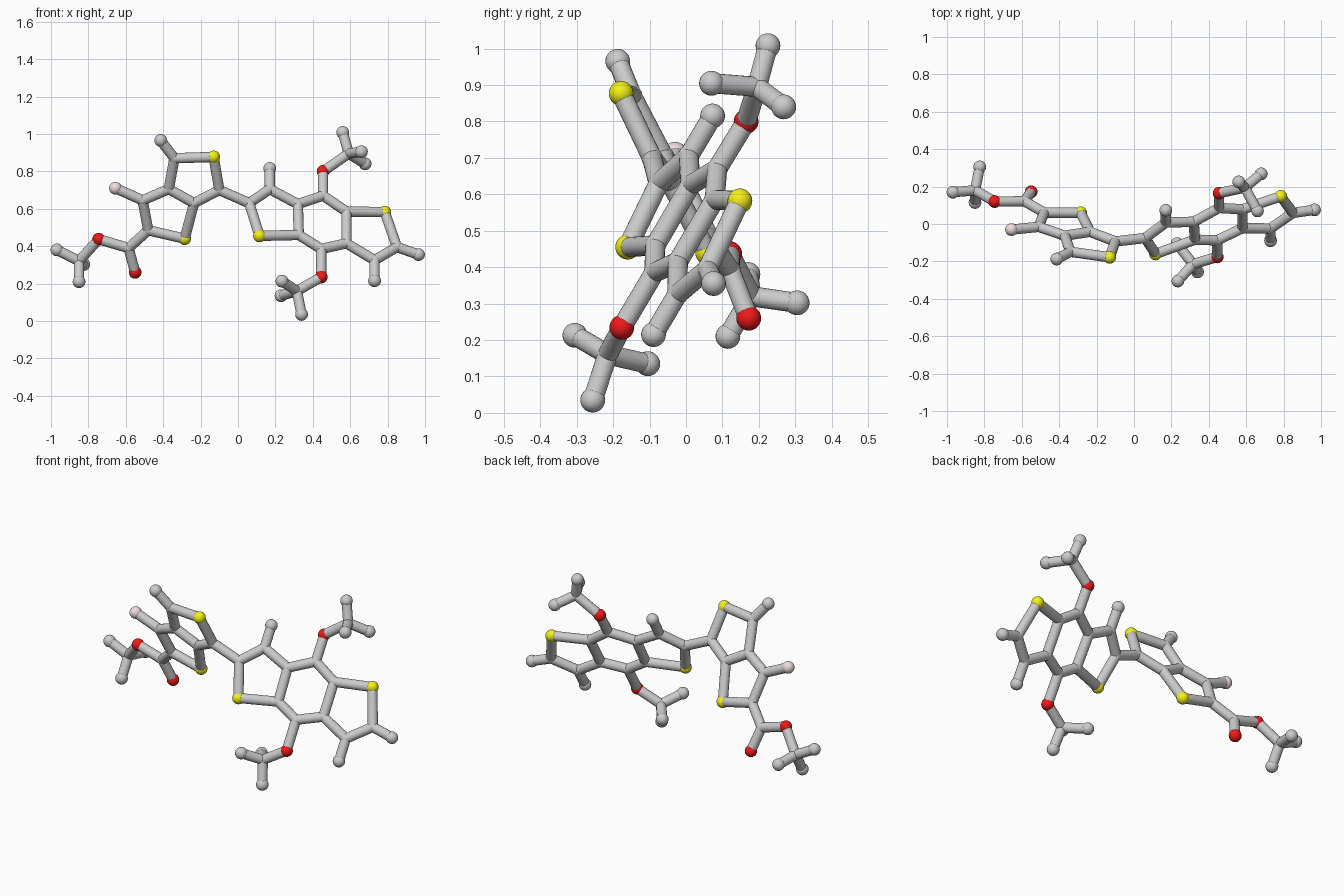
import bpy
from mathutils import Vector

if "Cube" in bpy.data.objects:
    bpy.data.objects.remove(bpy.data.objects["Cube"])

BALL, JOINT, ROD = 0.034, 0.029, 0.0275


def material(name, rgb):
    m = bpy.data.materials.new(name)
    m.diffuse_color = (*rgb, 1)
    m.use_nodes = True
    m.node_tree.nodes["Principled BSDF"].inputs["Base Color"].default_value = m.diffuse_color
    return m


MATS = {"S": ("sulfur", material("yellow", (0.9, 0.88, 0.01))),
        "O": ("oxygen", material("red", (0.85, 0.01, 0.01))),
        "F": ("fluorine", material("pale_pink", (0.88, 0.72, 0.73)))}


def left_plane(x, z):
    return Vector((x, -0.03 - 0.123 * (x + 0.655) - 0.5 * (z - 0.71), z))


def right_plane(x, z):
    return Vector((x, -0.16 + 0.347 * (x - 0.115) + 0.594 * (z - 0.455), z))


# Flat fused rings on the left, given as (x, z) in their tilted plane
left = {"Ha": (-0.413, 0.965), "Ca": (-0.34, 0.87), "Sa": (-0.13, 0.877),
        "Cb": (-0.10, 0.70), "Cc": (-0.235, 0.63), "Cd": (-0.37, 0.705),
        "Ce": (-0.51, 0.645), "Fa": (-0.655, 0.71), "Cf": (-0.48, 0.485),
        "Sb": (-0.285, 0.44), "Cg": (-0.585, 0.39)}
# Three flat fused rings on the right
right = {"Ch": (0.06, 0.63), "Ci": (0.17, 0.705), "Hi": (0.17, 0.815),
         "Sc": (0.115, 0.455), "Cj": (0.32, 0.625), "Ck": (0.325, 0.46),
         "Cl": (0.455, 0.67), "Cm": (0.58, 0.585), "Cn": (0.58, 0.415),
         "Co": (0.445, 0.385), "Sd": (0.785, 0.582), "Cp": (0.85, 0.395),
         "Hp": (0.965, 0.355), "Cq": (0.73, 0.325), "Hq": (0.73, 0.215)}
# Side groups that leave the planes
free = {"Oa": (-0.55, 0.172, 0.26), "Ob": (-0.745, 0.12, 0.437),
        "Cr": (-0.85, 0.18, 0.32), "Hr1": (-0.968, 0.17, 0.38),
        "Hr2": (-0.825, 0.305, 0.302), "Hr3": (-0.85, 0.115, 0.21),
        "Oc": (0.455, 0.165, 0.80), "Cs": (0.592, 0.195, 0.895),
        "Hs1": (0.56, 0.225, 1.008), "Hs2": (0.66, 0.07, 0.905),
        "Hs3": (0.68, 0.268, 0.84),
        "Od": (0.445, -0.176, 0.235), "Ct": (0.315, -0.215, 0.16),
        "Ht1": (0.235, -0.305, 0.213), "Ht2": (0.23, -0.105, 0.135),
        "Ht3": (0.34, -0.256, 0.035)}
pos = {k: left_plane(*v) for k, v in left.items()}
pos.update({k: right_plane(*v) for k, v in right.items()})
pos.update({k: Vector(v) for k, v in free.items()})

# Chains of joined atoms
chains = ["Ha Ca Sa Cb Cc Cd Ca", "Cd Ce Cf Sb Cc", "Ce Fa", "Cf Cg Oa",
          "Cg Ob Cr Hr1", "Cr Hr2", "Cr Hr3", "Cb Ch Ci Cj Ck Sc Ch", "Ci Hi",
          "Cj Cl Cm Cn Co Ck", "Cm Sd Cp Cq Cn", "Cp Hp", "Cq Hq",
          "Cl Oc Cs Hs1", "Cs Hs2", "Cs Hs3", "Co Od Ct Ht1", "Ct Ht2", "Ct Ht3"]


def finish(name, mat=None):
    ob = bpy.context.object
    ob.name = name
    if mat:
        ob.data.materials.append(mat)
    bpy.ops.object.shade_smooth_by_angle()


# Atom balls
for key, p in pos.items():
    name, mat = MATS.get(key[0], ("carbon_joint" if key[0] == "C" else "hydrogen", None))
    r = JOINT if key[0] == "C" else BALL
    bpy.ops.mesh.primitive_uv_sphere_add(segments=24, ring_count=14, radius=r, location=p)
    finish(name, mat)

# Bond rods
for chain in chains:
    keys = chain.split()
    for a, b in zip(keys, keys[1:]):
        d = pos[b] - pos[a]
        bpy.ops.mesh.primitive_cylinder_add(
            vertices=20, radius=ROD, depth=d.length, location=(pos[a] + pos[b]) / 2,
            rotation=d.to_track_quat('Z', 'Y').to_euler())
        finish("bond_rod")
